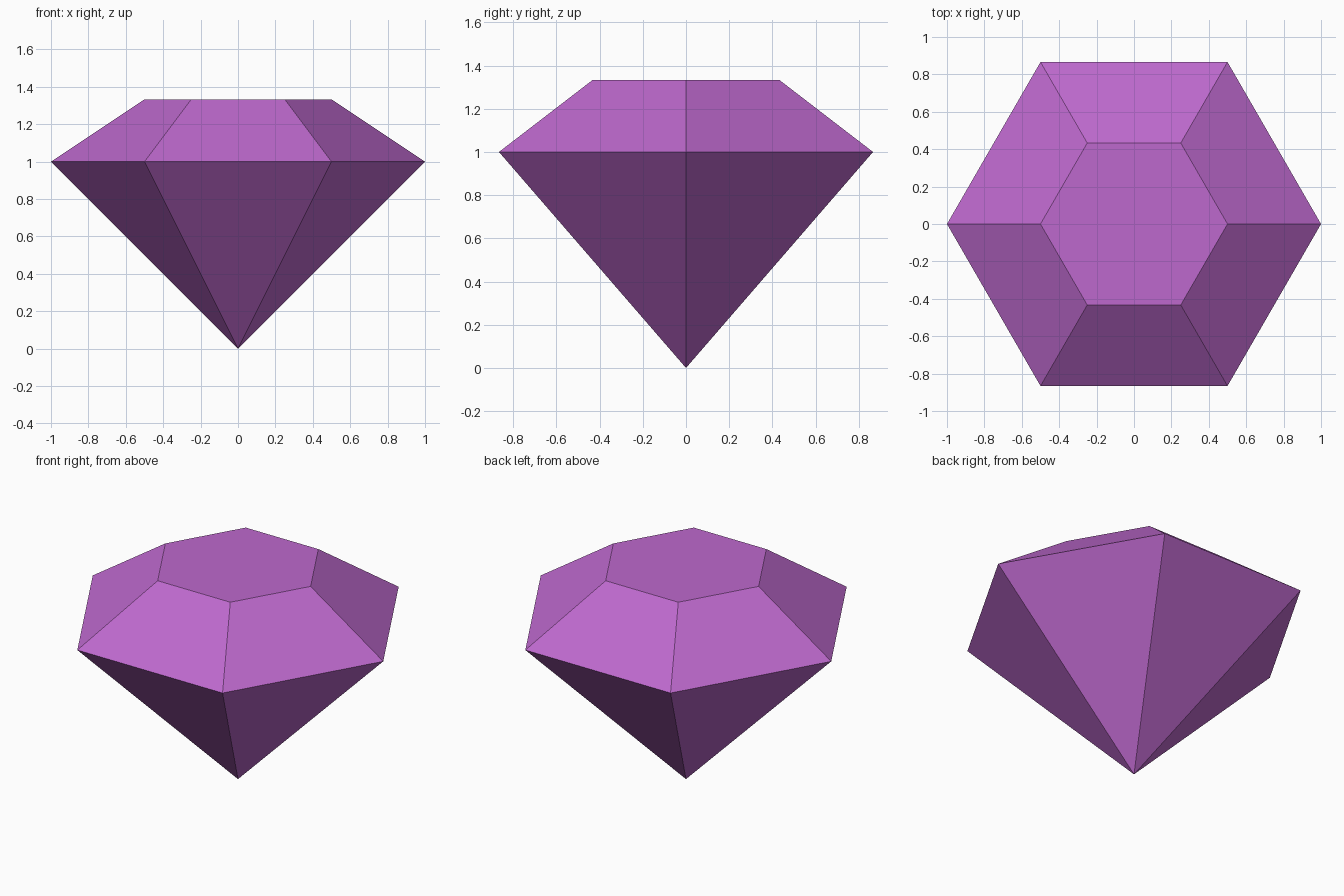
import bpy
import bmesh
from math import cos, sin, tau

SIDES = 6

default = bpy.data.objects.get("Cube")
if default:
    bpy.data.objects.remove(default, do_unlink=True)

# Single gem colour
violet = bpy.data.materials.new("violet_gem")
violet.use_nodes = True
colour = (0.51, 0.14, 0.61, 1.0)
violet.diffuse_color = colour
violet.node_tree.nodes["Principled BSDF"].inputs["Base Color"].default_value = colour

bm = bmesh.new()


def ring(radius, z):
    """Regular polygon of vertices with a corner on +x."""
    return [bm.verts.new((radius * cos(tau * i / SIDES), radius * sin(tau * i / SIDES), z))
            for i in range(SIDES)]


# Bottom point, wide girdle and flat table
tip = bm.verts.new((0, 0, 0))
girdle = ring(1.0, 1.0)
table = ring(0.5, 1.333)

# Lower triangular facets and upper sloped facets
for i in range(SIDES):
    j = (i + 1) % SIDES
    bm.faces.new((tip, girdle[j], girdle[i]))
    bm.faces.new((girdle[i], girdle[j], table[j], table[i]))
bm.faces.new(table)
bmesh.ops.recalc_face_normals(bm, faces=bm.faces)

mesh = bpy.data.meshes.new("cut_gem")
bm.to_mesh(mesh)
bm.free()
mesh.materials.append(violet)
gem = bpy.data.objects.new("cut_gem", mesh)
bpy.context.collection.objects.link(gem)
